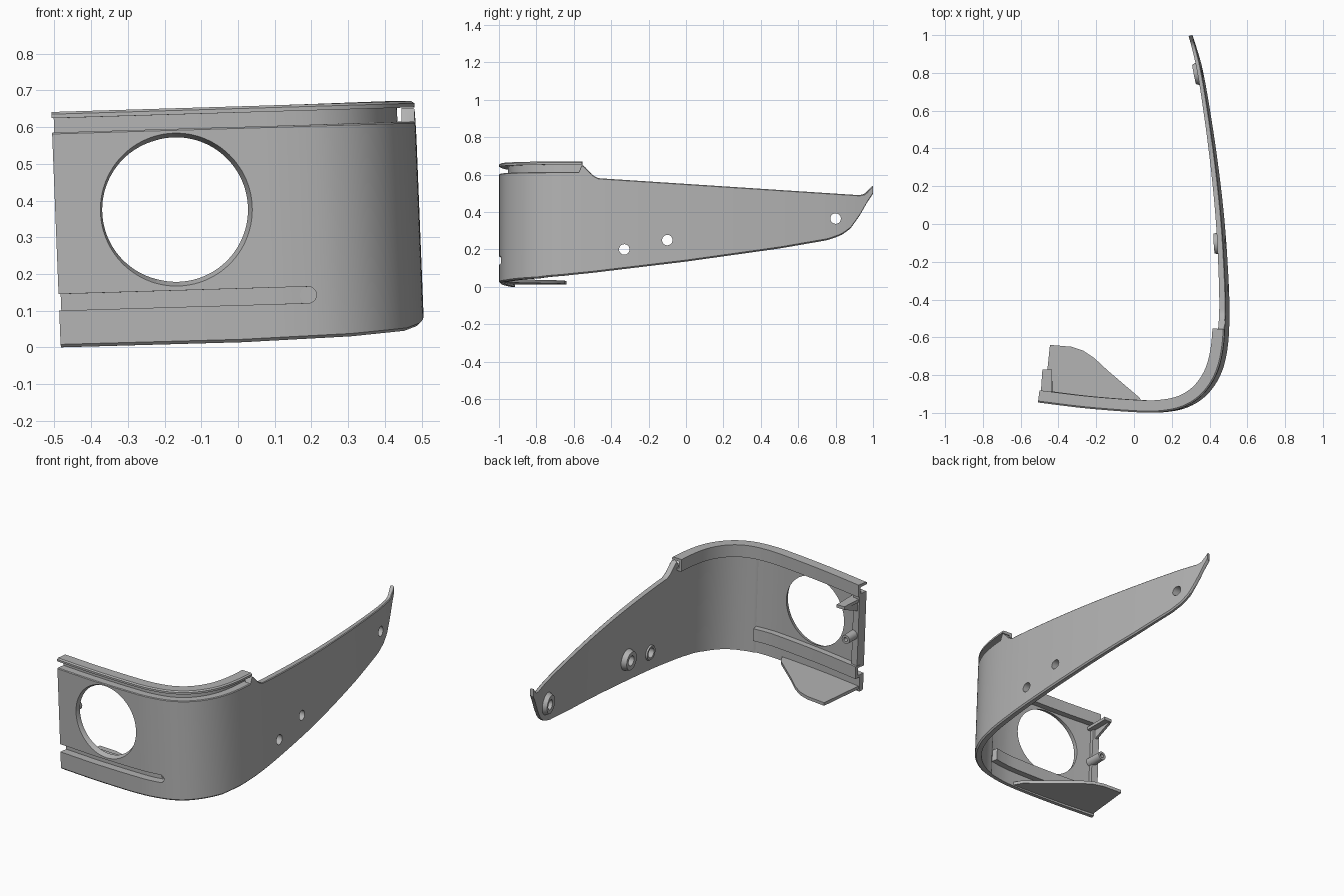
import bpy, bmesh, math
from mathutils import Vector, Matrix

if "Cube" in bpy.data.objects:
    bpy.data.objects.remove(bpy.data.objects["Cube"], do_unlink=True)

grey = bpy.data.materials.new("plain grey")
grey.use_nodes = True
grey.diffuse_color = (0.45, 0.45, 0.45, 1)
grey.node_tree.nodes["Principled BSDF"].inputs["Base Color"].default_value = (0.45, 0.45, 0.45, 1)

# Outer line of the bent wall, from the free front end round to the arm tip
LINE = [(-0.495, -0.945), (-0.25, -0.975), (0, -0.995), (0.14, -0.997), (0.27, -0.972),
        (0.375, -0.905), (0.45, -0.795), (0.487, -0.65), (0.497, -0.45), (0.488, -0.2),
        (0.47, 0.05), (0.44, 0.32), (0.4, 0.6), (0.362, 0.82), (0.318, 1.0)]


def smooth_line(points, steps=12):
    pts = [Vector(p) for p in points]
    pts = [2 * pts[0] - pts[1]] + pts + [2 * pts[-1] - pts[-2]]
    out = []
    for a, b, c, d in zip(pts, pts[1:], pts[2:], pts[3:]):
        for i in range(steps):
            t = i / steps
            out.append(0.5 * (2 * b + (c - a) * t + (2 * a - 5 * b + 4 * c - d) * t * t
                              + (3 * b - a - 3 * c + d) * t ** 3))
    return out + [pts[-2]]


PATH = smooth_line(LINE)


def interp(table, v):
    if v <= table[0][0]:
        return table[0][1]
    for (a, p), (b, q) in zip(table, table[1:]):
        if v <= b:
            return p + (q - p) * (v - a) / (b - a)
    return table[-1][1]


def lean(x, z):
    return x - 0.04 * (z - 0.3)


def finish(name, bm):
    bmesh.ops.recalc_face_normals(bm, faces=bm.faces)
    me = bpy.data.meshes.new(name)
    bm.to_mesh(me)
    bm.free()
    me.materials.append(grey)
    ob = bpy.data.objects.new(name, me)
    bpy.context.collection.objects.link(ob)
    return ob


def band(name, stations, section):
    """Sweep a section of (inward offset, z) points along the stations."""
    bm = bmesh.new()
    rings = []
    for i, p in enumerate(stations):
        t = (stations[min(i + 1, len(stations) - 1)] - stations[max(i - 1, 0)]).normalized()
        ring = []
        for off, z in section(p):
            q = p + Vector((-t.y, t.x)) * off
            ring.append(bm.verts.new((lean(q.x, z), q.y, z)))
        rings.append(ring)
    for r, s in zip(rings, rings[1:]):
        for j in range(len(r)):
            k = (j + 1) % len(r)
            bm.faces.new((r[j], r[k], s[k], s[j]))
    bm.faces.new(rings[0])
    bm.faces.new(rings[-1])
    return finish(name, bm)


def cone(name, start, end, r1, r2, sides=32):
    a, b = Vector(start), Vector(end)
    d = b - a
    bm = bmesh.new()
    bmesh.ops.create_cone(bm, cap_ends=True, segments=sides, radius1=r1, radius2=r2, depth=d.length)
    turn = d.to_track_quat('Z', 'Y').to_matrix().to_4x4()
    bm.transform(Matrix.Translation((a + b) / 2) @ turn)
    return finish(name, bm)


def prism(name, outline, depth):
    """Extrude a planar outline of 3D points along a vector."""
    bm = bmesh.new()
    face = bm.faces.new([bm.verts.new(p) for p in outline])
    new = bmesh.ops.extrude_face_region(bm, geom=[face])["geom"]
    bmesh.ops.translate(bm, vec=depth, verts=[v for v in new if isinstance(v, bmesh.types.BMVert)])
    return finish(name, bm)


def cut(ob, cutters):
    bpy.context.view_layer.objects.active = ob
    for c in cutters:
        mod = ob.modifiers.new("cut", 'BOOLEAN')
        mod.operation, mod.solver, mod.object = 'DIFFERENCE', 'EXACT', c
        bpy.ops.object.modifier_apply(modifier=mod.name)


# Height profiles
ARM_TOP = [(-0.57, 0.66), (-0.545, 0.645), (-0.5, 0.597), (-0.47, 0.581), (0.93, 0.49),
           (0.96, 0.497), (1, 0.54)]
FRONT_LOW = [(-0.5, 0), (0, 0.014), (0.3, 0.03), (0.45, 0.045), (0.49, 0.06)]
ARM_LOW = [(-0.65, 0.06), (-0.5, 0.075), (0, 0.135), (0.5, 0.205), (0.76, 0.25), (0.83, 0.275),
           (0.88, 0.31), (0.93, 0.38), (0.97, 0.45), (1, 0.495)]


def ledge(p):
    return 0.6 + 0.03 * p.x


def wall_section(p):
    top = ledge(p) if p.y < -0.57 else interp(ARM_TOP, p.y)
    low = interp(FRONT_LOW, p.x) if p.y < -0.65 else interp(ARM_LOW, p.y)
    thick = 0.03 if p.y < -0.9 and p.x < 0.22 else interp([(-0.6, 0.036), (1, 0.02)], p.y)
    b = 0.008
    return [(b, low), (0, low + b), (0, top - b / 2), (b / 2, top), (thick, top), (thick, low)]


def channel_section(p):
    z, r = ledge(p) - 0.001, 0.656 + 0.03 * p.x
    return [(0.015, z - 0.015), (0.065, z - 0.015), (0.065, r), (0.008, r), (0, r - 0.006),
            (0, r - 0.017), (0.048, r - 0.017), (0.048, z), (0.015, z)]


def bar(near, far, half, middle):
    def section(p):
        z = middle + 0.03 * p.x
        return [(near, z - half), (far, z - half), (far, z + half), (near, z + half)]
    return section


front = [p for p in PATH if p.y < -0.9 and p.x < 0.22]
wall = band("bent_wall", PATH, wall_section)
channel = band("top_rim_channel", [p for p in PATH if p.y < -0.55], channel_section)
ridge = band("slot_backing_ridge", front, bar(0.022, 0.065, 0.036, 0.1375))
rib = band("end_rib", [PATH[0], PATH[1], PATH[2]], bar(0.022, 0.055, 0.21, 0.385))

# Cutters: long slot with a round end, round window, screw holes
slot_line = [PATH[0] - Vector((0.05, -0.006))] + [p for p in front if p.x < 0.19]
end = slot_line[-1]
slot_z = 0.1375 + 0.03 * end.x
slot = band("slot_cutter", slot_line, bar(-0.03, 0.046, 0.0225, 0.1375))
slot_end = cone("slot_end_cutter", (lean(end.x, slot_z), end.y - 0.03, slot_z),
                (lean(end.x, slot_z), end.y + 0.0457, slot_z), 0.0224, 0.0224)
window = cone("window_cutter", (-0.175, -1.1, 0.375), (-0.175, -0.85, 0.375), 0.195, 0.195, 96)
window_rim = cone("window_bevel_cutter", (-0.175, -1.0, 0.375), (-0.175, -0.945, 0.375), 0.215, 0.194, 96)
HOLES = [(-0.33, 0.2, 0.05, 0.042), (-0.1, 0.25, 0.065, 0.06), (0.8, 0.365, 0.065, 0.045)]
drills = [cone("hole_cutter", (0.2, y, z), (0.7, y, z), 0.028, 0.028) for y, z, _, _ in HOLES]
pin = cone("pin_hole_cutter", (0.3, -0.63, 0.637), (0.6, -0.63, 0.637), 0.012, 0.012, 16)

cut(wall, [slot, slot_end, window, window_rim] + drills)
cut(ridge, [slot, slot_end])
cut(channel, [pin])

# Screw bosses on the inside of the arm
parts = [wall, channel, ridge, rib]
for (y, z, radius, reach), drill in zip(HOLES, drills):
    i = min(range(len(PATH) - 1), key=lambda k: abs(PATH[k].y - y))
    t = (PATH[i + 1] - PATH[i - 1]).normalized()
    base = Vector((lean(PATH[i].x, z), y, z))
    inward = Vector((-t.y, t.x, -0.04))
    boss = cone("screw_boss", base + inward * 0.015, base + inward * reach, radius, radius * 0.8)
    cut(boss, [drill])
    parts.append(boss)

# Bottom flange reaching back from the front wall
OUTLINE = [(-0.475, -0.93), (-0.445, -0.64), (-0.33, -0.65), (-0.27, -0.67), (-0.21, -0.71),
           (-0.14, -0.775), (0.03, -0.92), (0.06, -0.975), (-0.2, -0.965)]
parts.append(prism("bottom_flange", [(x, y, 0.022 + 0.02 * x) for x, y in OUTLINE], (0, 0, 0.018)))

# Locating tab with its web, and a hollow peg, behind the free end
parts.append(prism("locating_tab", [(-0.495, -0.92, 0.535), (-0.435, -0.92, 0.535),
                                    (-0.435, -0.77, 0.535), (-0.485, -0.77, 0.535)], (0, 0, 0.018)))
parts.append(prism("tab_web", [(-0.485, -0.92, 0.47), (-0.485, -0.78, 0.53),
                               (-0.485, -0.78, 0.54), (-0.485, -0.92, 0.54)], (0.015, 0, 0)))
peg = cone("hollow_peg", (-0.458, -0.93, 0.335), (-0.458, -0.82, 0.335), 0.027, 0.025)
peg_bore = cone("peg_bore_cutter", (-0.458, -0.87, 0.335), (-0.458, -0.8, 0.335), 0.012, 0.012, 16)
cut(peg, [peg_bore])
parts.append(peg)

for c in [slot, slot_end, window, window_rim, pin, peg_bore] + drills:
    bpy.data.objects.remove(c, do_unlink=True)

# Smooth curves with sharp edges kept
bpy.ops.object.select_all(action='DESELECT')
for ob in parts:
    ob.select_set(True)
bpy.context.view_layer.objects.active = wall
bpy.ops.object.shade_smooth_by_angle(angle=math.radians(30))
